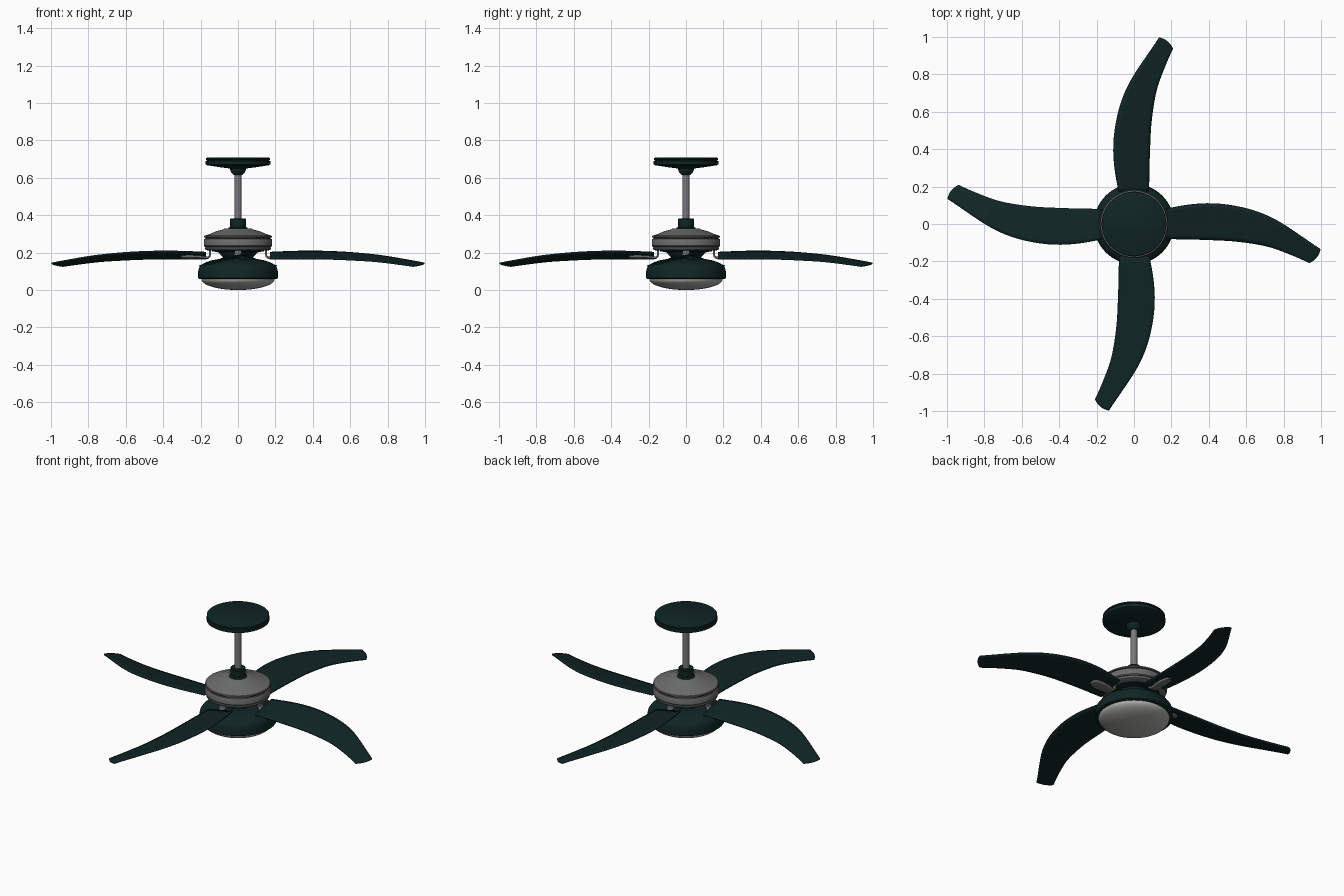
import bpy, bmesh, math
from mathutils import Vector, Matrix

if "Cube" in bpy.data.objects:
    bpy.data.objects.remove(bpy.data.objects["Cube"])


def material(name, rgb):
    m = bpy.data.materials.new(name)
    m.diffuse_color = (*rgb, 1)
    m.use_nodes = True
    m.node_tree.nodes["Principled BSDF"].inputs["Base Color"].default_value = m.diffuse_color
    return m


GREEN = material("dark green", (0.005, 0.018, 0.018))
GREY = material("motor grey", (0.15, 0.15, 0.155))
STEEL = material("rod steel", (0.19, 0.19, 0.20))
LENS = material("lens white", (0.42, 0.42, 0.40))


def finish(name, bm, mat, angle=35, thickness=0):
    bmesh.ops.recalc_face_normals(bm, faces=bm.faces)
    mesh = bpy.data.meshes.new(name)
    bm.to_mesh(mesh)
    bm.free()
    mesh.materials.append(mat)
    ob = bpy.data.objects.new(name, mesh)
    bpy.context.collection.objects.link(ob)
    if thickness:
        mod = ob.modifiers.new("thickness", 'SOLIDIFY')
        mod.thickness, mod.offset = thickness, 0
    bpy.ops.object.select_all(action='DESELECT')
    ob.select_set(True)
    bpy.context.view_layer.objects.active = ob
    bpy.ops.object.shade_smooth_by_angle(angle=math.radians(angle))
    return ob


def lathe(name, profile, mat, n=64):
    """Spin (radius, z) points round the z axis."""
    bm = bmesh.new()
    vs = [bm.verts.new((r, 0, z)) for r, z in profile]
    edges = [bm.edges.new(p) for p in zip(vs, vs[1:])]
    bmesh.ops.spin(bm, geom=vs + edges, axis=(0, 0, 1), cent=(0, 0, 0),
                   angle=math.tau, steps=n, use_duplicate=False)
    bmesh.ops.remove_doubles(bm, verts=bm.verts, dist=1e-5)
    return finish(name, bm, mat)


def sheet(name, rows, mat, thickness, turn):
    """Skin a grid of points, thicken it, and turn it round z."""
    bm = bmesh.new()
    grid = [[bm.verts.new(p) for p in row] for row in rows]
    for a, b in zip(grid, grid[1:]):
        for j in range(len(a) - 1):
            bm.faces.new((a[j], a[j + 1], b[j + 1], b[j]))
    bmesh.ops.rotate(bm, verts=bm.verts, cent=(0, 0, 0),
                     matrix=Matrix.Rotation(turn, 3, 'Z'))
    return finish(name, bm, mat, 40, thickness)


def smooth_path(points, steps):
    """Catmull-Rom curve through the points."""
    p = [Vector(q) for q in points]
    p = [2 * p[0] - p[1]] + p + [2 * p[-1] - p[-2]]
    out = []
    for a, b, c, d in zip(p, p[1:], p[2:], p[3:]):
        for k in range(steps):
            t = k / steps
            out.append(0.5 * (2 * b + (c - a) * t + (2 * a - 5 * b + 4 * c - d) * t ** 2
                              + (3 * b - a - 3 * c + d) * t ** 3))
    return out + [p[-2]]


# Ceiling canopy, ball joint, rod and coupler
lathe("ceiling_canopy", [(0, .708), (.165, .708), (.172, .704), (.172, .697), (.167, .695),
                         (.167, .692), (.173, .690), (.173, .672), (.165, .667),
                         (.10, .657), (.045, .650), (0, .650)], GREEN)
lathe("ball_joint", [(0, .655), (.042, .655), (.042, .642), (.036, .627), (.022, .615),
                     (0, .615)], GREEN, 40)
lathe("down_rod", [(0, .63), (.019, .63), (.019, .35), (0, .35)], STEEL, 32)
lathe("rod_coupler", [(0, .383), (.038, .383), (.042, .379), (.042, .338), (.05, .333),
                      (.05, .322), (0, .322)], GREEN, 40)

# Motor housing with grooves round its side
lathe("motor_housing", [(0, .330), (.070, .330), (.080, .324), (.12, .313), (.155, .298),
                        (.178, .291), (.181, .287), (.181, .281), (.172, .279), (.172, .275),
                        (.180, .273), (.183, .268), (.183, .237), (.179, .232), (.173, .231),
                        (.173, .227), (.178, .225), (.176, .217), (.165, .212),
                        (0, .212)], GREY)
lathe("motor_groove", [(.174, .280), (.174, .274)], GREEN)
lathe("motor_base_plate", [(0, .214), (.140, .214), (.140, .206), (.105, .203), (0, .203)], GREEN)
lathe("neck", [(0, .208), (.105, .208), (.098, .192), (.080, .175), (.080, .155), (0, .155)], GREEN)

# Light fitting
lathe("light_housing", [(0, .166), (.10, .166), (.14, .159), (.175, .147), (.197, .134),
                        (.208, .119), (.213, .100), (.214, .064), (.208, .060),
                        (.196, .060), (.196, .070), (0, .070)], GREEN)
lathe("light_lens", [(.196, .066)] + [(.196 * math.cos(a), .058 - .058 * math.sin(a))
      for a in [i * math.pi / 24 for i in range(12)]] + [(0, 0)], LENS)

# Blade stations: trailing edge x, y, leading edge x, y, middle height
STATIONS = [(.17, .082, .17, -.080, .184), (.30, .104, .30, -.082, .187),
            (.42, .110, .42, -.086, .187), (.54, .097, .53, -.092, .184),
            (.66, .066, .64, -.106, .177), (.77, .016, .73, -.125, .168),
            (.88, -.055, .82, -.157, .154), (.96, -.110, .89, -.186, .142),
            (.997, -.134, .938, -.208, .135)]
PITCH = 0.2
path = smooth_path(STATIONS, 4)
blade = []
for i, (xu, yu, xl, yl, zm) in enumerate(path):
    row = []
    bulge = 0.012 * max(0, i / (len(path) - 1) * 4 - 3)   # rounded tip
    for k in range(9):
        s = k / 8
        b = bulge * 4 * s * (1 - s)
        row.append((xu + (xl - xu) * s + b * .8, yu + (yl - yu) * s - b * .6,
                    zm + PITCH * (yu - yl) * (.5 - s)))
    blade.append(row)

# Bracket: drops from the motor, bends outward under the blade (x, z, half width, pitch)
ARM = [(.150, .222, .020, 0), (.150, .190, .020, 0), (.155, .178, .021, .05),
       (.168, .172, .023, .1), (.20, .173, .028, .2), (.25, .175, .032, .2),
       (.29, .176, .024, .2), (.305, .177, .010, .2)]
bracket = [[(x, w * s, z + p * w * s) for s in (-1, -.5, 0, .5, 1)]
           for x, z, w, p in smooth_path(ARM, 3)]

for i in range(4):
    turn = i * math.pi / 2
    sheet(f"blade_{i + 1}", blade, GREEN, .008, turn)
    sheet(f"blade_bracket_{i + 1}", bracket, GREY, .010, turn)
